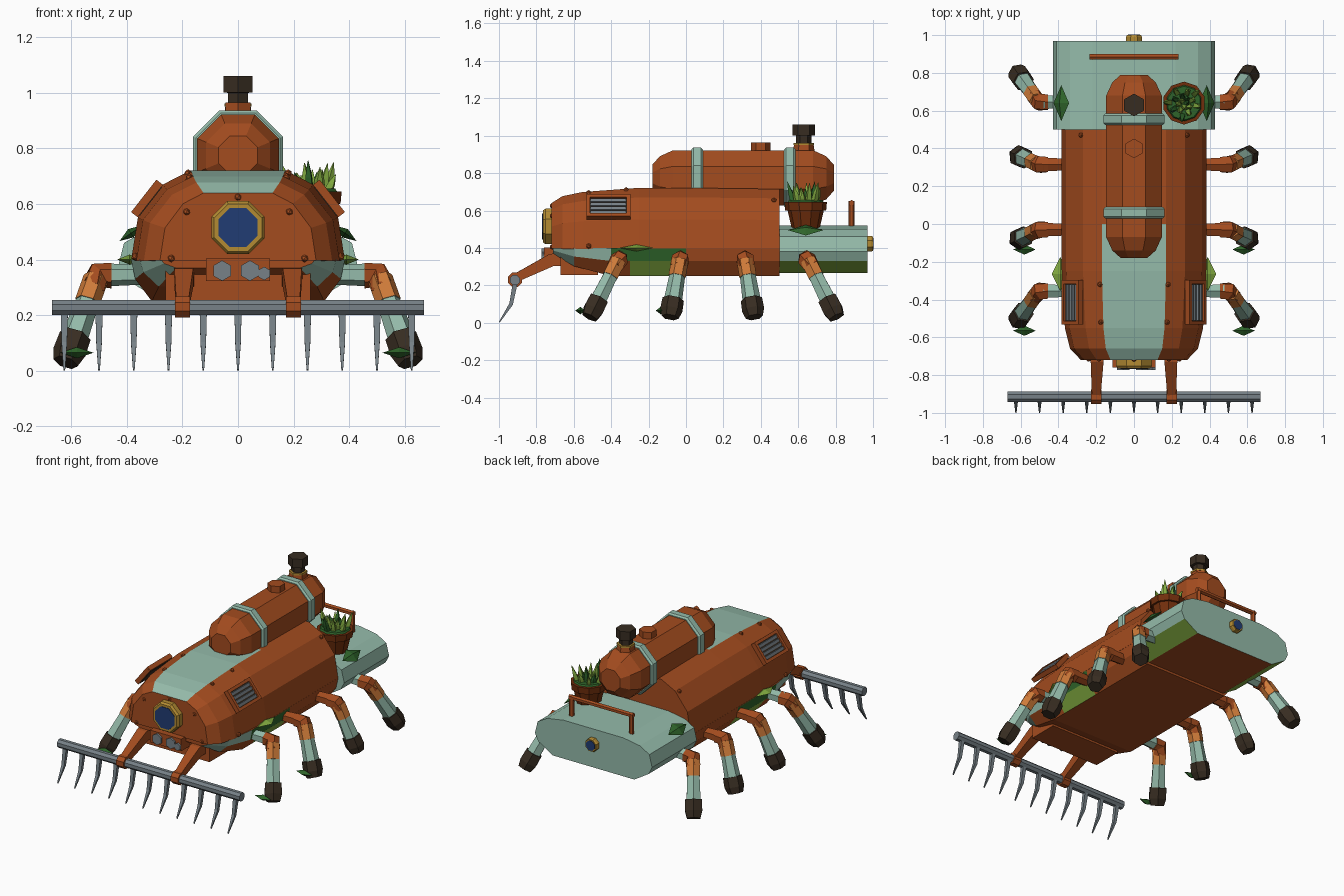
import bpy, bmesh, math, random
from mathutils import Vector, Matrix

random.seed(4)
cube = bpy.data.objects.get("Cube")
if cube:
    bpy.data.objects.remove(cube, do_unlink=True)


def material(name, *rgb):
    col = [(c / 255) ** 2.2 for c in rgb] + [1]
    m = bpy.data.materials.new(name)
    m.use_nodes = True
    m.diffuse_color = col
    m.node_tree.nodes["Principled BSDF"].inputs["Base Color"].default_value = col
    return m


RUST = material("rust", 162, 77, 36)
SAGE = material("sage", 147, 185, 168)
DARK = material("charcoal", 58, 48, 38)
GREY = material("steel", 118, 128, 134)
BRASS = material("brass", 178, 138, 54)
BLUE = material("blue_glass", 38, 62, 115)
LEAF = material("dark_green", 50, 100, 46)
LIME = material("light_green", 128, 168, 66)
COPPER = material("copper", 205, 122, 60)
CLAY = material("dark_rust", 112, 50, 20)


def finish(name, bm, mats, rule=None):
    bmesh.ops.recalc_face_normals(bm, faces=bm.faces)
    me = bpy.data.meshes.new(name)
    for m in mats:
        me.materials.append(m)
    if rule:
        for f in bm.faces:
            f.material_index = mats.index(rule(f.calc_center_median(), f.normal))
    bm.to_mesh(me)
    bm.free()
    ob = bpy.data.objects.new(name, me)
    bpy.context.collection.objects.link(ob)
    return ob


def skin(bm, rings, seg_mats=None):
    """Bridge equal rings of points and close both ends."""
    loops = [[bm.verts.new(p) for p in r] for r in rings]
    n = len(loops[0])
    for s, (a, b) in enumerate(zip(loops, loops[1:])):
        for i in range(n):
            j = (i + 1) % n
            f = bm.faces.new((a[i], a[j], b[j], b[i]))
            f.material_index = seg_mats[s] if seg_mats else 0
    bm.faces.new(loops[0])
    bm.faces.new(loops[-1]).material_index = seg_mats[-1] if seg_mats else 0


def tube(name, pts, radii, n, mats, seg_mats=None):
    """Faceted tube through points; radii reach the flats."""
    pts = [Vector(p) for p in pts]
    rings = []
    for i, (p, r) in enumerate(zip(pts, radii)):
        d = (pts[min(i + 1, len(pts) - 1)] - pts[max(i - 1, 0)]).normalized()
        q = d.to_track_quat('Z', 'Y')
        R = r / math.cos(math.pi / n)
        angs = [(k + .5) * math.tau / n for k in range(n)]
        rings.append([p + q @ Vector((R * math.cos(a), R * math.sin(a), 0)) for a in angs])
    bm = bmesh.new()
    skin(bm, rings, seg_mats)
    return finish(name, bm, mats)


def box(name, loc, size, mat, tilt=0):
    bm = bmesh.new()
    m = Matrix.Translation(loc) @ Matrix.Rotation(tilt, 4, 'Y') @ Matrix.Diagonal((*size, 1))
    bmesh.ops.create_cube(bm, size=1, matrix=m)
    return finish(name, bm, [mat])


def leaf(name, loc, size, mat, tilt=0):
    bm = bmesh.new()
    bmesh.ops.create_uvsphere(bm, u_segments=4, v_segments=2, radius=1,
                              matrix=Matrix.Translation(loc) @ Matrix.Rotation(tilt, 4, 'Y')
                              @ Matrix.Diagonal((*size, 1)))
    return finish(name, bm, [mat])


def section(half, y, sx=1, sz=1, base=.4):
    right = [(x * sx, y, base + (z - base) * sz) for x, z in half]
    return right + [(-x, yy, z) for x, yy, z in reversed(right)]


# upper shell with painted roof panel
shell = [(.17, .715), (.27, .665), (.36, .55), (.385, .395)]
bm = bmesh.new()
skin(bm, [section(shell, y, sx, sz) for y, sx, sz in
          [(-.72, .73, .76), (-.66, .88, .88), (-.55, .95, .95), (-.25, 1, 1.02), (0, 1, 1.02), (.5, 1, 1)]])
finish("body_shell", bm, [RUST, SAGE],
       lambda c, n: SAGE if n.z > .6 and c.y < 0 and abs(c.x) < .05 else RUST)

# lower hull
hull = [(.385, .4), (.37, .33), (.31, .25)]


def hull_rule(c, n):
    if abs(n.z) > .9 or abs(n.y) > .9:
        return RUST
    if c.z > .345:
        return SAGE if c.y < -.4 else LEAF if c.y < 0 else RUST
    return LIME if -.35 < c.y < 0 else RUST


bm = bmesh.new()
skin(bm, [section(hull, y, sx, sz) for y, sx, sz in
          [(-.71, .72, .2), (-.6, .92, .65), (-.4, 1, 1), (-.3, 1, 1), (0, 1, 1), (.5, 1, 1)]])
finish("lower_hull", bm, [RUST, SAGE, LEAF, LIME], hull_rule)
box("front_chin", (0, -.57, .32), (.52, .2, .13), RUST)

# rear deck
deck = [(.22, .52), (.34, .5), (.41, .46), (.43, .38), (.405, .33), (.3, .265)]
bm = bmesh.new()
skin(bm, [section(deck, y) for y in (.5, .97)])
finish("rear_deck", bm, [SAGE, LIME, RUST],
       lambda c, n: SAGE if c.z > .33 or abs(n.y) > .9 else RUST if n.z < -.95 else LIME)

# tank, bands, cap and chimney
tube("tank", [(0, y, .775) for y in (-.18, -.14, -.07, .68, .75, .79)],
     [.07, .115, .147, .147, .115, .07], 8, [RUST])
for label, y in (("front", .06), ("rear", .555)):
    tube("tank_band_" + label, [(0, y + d, .775) for d in (-.03, -.02, .02, .03)],
         [.152, .162, .162, .152], 8, [SAGE])
tube("tank_cap", [(0, .4, .9), (0, .4, .965)], [.045, .045], 6, [RUST])
tube("chimney_base", [(0, .63, .9), (0, .63, .955)], [.052, .045], 6, [RUST])
tube("chimney_collar", [(0, .63, .95), (0, .63, .962)], [.048, .048], 6, [BRASS])
tube("chimney", [(0, .63, z) for z in (.955, 1, 1.001, 1.06)], [.036, .036, .052, .052], 6, [DARK])

# portholes
for label, y, z, r, d in (("front", -.72, .515, .095, -.045), ("rear", .965, .422, .042, .035)):
    tube("porthole_ring_" + label, [(0, y + d * k, z) for k in (-.5, .7, 1)], [r, r, r * .9], 8, [BRASS])
    tube("porthole_glass_" + label, [(0, y, z), (0, y + d * 1.08, z)], [r * .74] * 2, 8, [BLUE])

# headlight panel
box("light_panel", (0, -.71, .363), (.23, .1, .08), RUST)
for i, (x, z, r) in enumerate([(-.057, .36, .032), (.043, .36, .032), (.094, .35, .021)]):
    tube("headlight_%d" % i, [(x, -.75, z), (x, -.772, z)], [r, r], 6, [GREY])

# rake
tube("rake_bar", [(-.67, -.915, .228), (.67, -.915, .228)], [.027, .027], 8, [GREY])
for i in range(11):
    x = (i - 5) * .125
    tube("rake_tooth_%d" % i, [(x, -.913, .215), (x, -.935, .1), (x, -.998, .003)],
         [.013, .01, .003], 4, [GREY])

# rivets
bm = bmesh.new()
for p in [(0, -.715, .625)] + [(s * x, y, z) for s in (-1, 1) for x, y, z in
          [(.185, -.715, .572), (.24, -.715, .405), (.18, -.32, .71), (.175, -.52, .695),
           (.28, .47, .655), (.37, -.52, .41)]]:
    bmesh.ops.create_icosphere(bm, subdivisions=1, radius=.015, matrix=Matrix.Translation(p))
finish("rivets", bm, [RUST])

# mirrored parts
for s, side in ((1, "left"), (-1, "right")):
    # rake arms and clamps
    tube("rake_arm_" + side, [(s * .195, -.58, .345), (s * .195, -.72, .335), (s * .2, -.92, .235)],
         [.04, .034, .022], 4, [RUST])
    tube("rake_clamp_" + side, [(s * .173, -.915, .23), (s * .227, -.915, .23)], [.038, .038], 8, [RUST])

    # side vents
    tilt = s * math.radians(52)
    out = Vector((s * .788, 0, .616))
    down = Vector((s * .616, 0, -.788))
    mid = Vector((s * .321, -.415, .615))
    box("vent_back_" + side, mid, (.13, .22, .02), DARK, tilt)
    for k in (-1, 1):
        box("vent_rail_%s_%d" % (side, k), mid + down * k * .064 + out * .008, (.02, .235, .03), RUST, tilt)
        box("vent_end_%s_%d" % (side, k), mid + Vector((0, k * .108, 0)) + out * .008,
            (.13, .02, .03), RUST, tilt)
    for k in range(4):
        box("vent_slat_%s_%d" % (side, k), mid + down * (k - 1.5) * .027 + out * .01,
            (.017, .19, .014), GREY, tilt + s * .3)

    # legs: hip, knee, shin and foot
    for i, (y, yf) in enumerate([(-.355, -.515), (-.03, -.085), (.315, .365), (.645, .805)]):
        tag = "%s_%d" % (side, i + 1)
        tube("hip_" + tag, [(s * .33, y, .345), (s * .48, y, .345)], [.03, .036], 6, [SAGE if i in (0, 3) else RUST])
        knee = Vector((s * .505, y, .35))
        foot = Vector((s * .62, yf, .03))
        tube("knee_" + tag, [(s * .455, y, .342), (s * .5, y, .342), knee.lerp(foot, .16)],
             [.04, .043, .04], 6, [RUST])
        tube("shin_" + tag, [knee.lerp(foot, t) for t in (.05, .32, .321, .7, .7, .88, 1)],
             [.04, .04, .037, .042, .05, .052, .04], 6, [COPPER, SAGE, DARK], [0, 1, 1, 2, 2, 2])
        if i < 2:
            leaf("foot_leaf_" + tag, (s * .58, yf - .05, .065), (.06, .027, .02), LEAF)

    # leaves on the flanks
    leaf("deck_leaf_" + side, (s * .385, .64, .495), (.05, .095, .018), LEAF, s * .6)
    leaf("flank_leaf_" + side, (s * .39, -.265, .4), (.045, .09, .018), LIME)
    # handle posts
    tube("handle_post_" + side, [(s * .22, .885, .49), (s * .22, .885, .65)], [.014, .014], 6, [RUST])
tube("handle_bar", [(-.235, .885, .64), (.235, .885, .64)], [.014, .014], 6, [RUST])

# potted plant
pot = Vector((.265, .64, 0))
tube("pot", [pot + Vector((0, 0, z)) for z in (.5, .6, .601, .645)], [.07, .092, .104, .108], 10, [CLAY])
tube("pot_moss", [pot + Vector((0, 0, z)) for z in (.63, .655)], [.1, .085], 10, [LEAF])
for i in range(18):
    a = i * 2.4
    r = .012 + .0036 * i
    d = Vector((math.cos(a), math.sin(a), 0))
    base = pot + d * r + Vector((0, 0, .64))
    tip = base + d * r * .5 + Vector((0, 0, random.uniform(.06, .12)))
    tube("grass_blade_%d" % i, [base, base.lerp(tip, .5), tip], [.014, .011, .001], 4,
         [LIME if i % 3 else LEAF])
